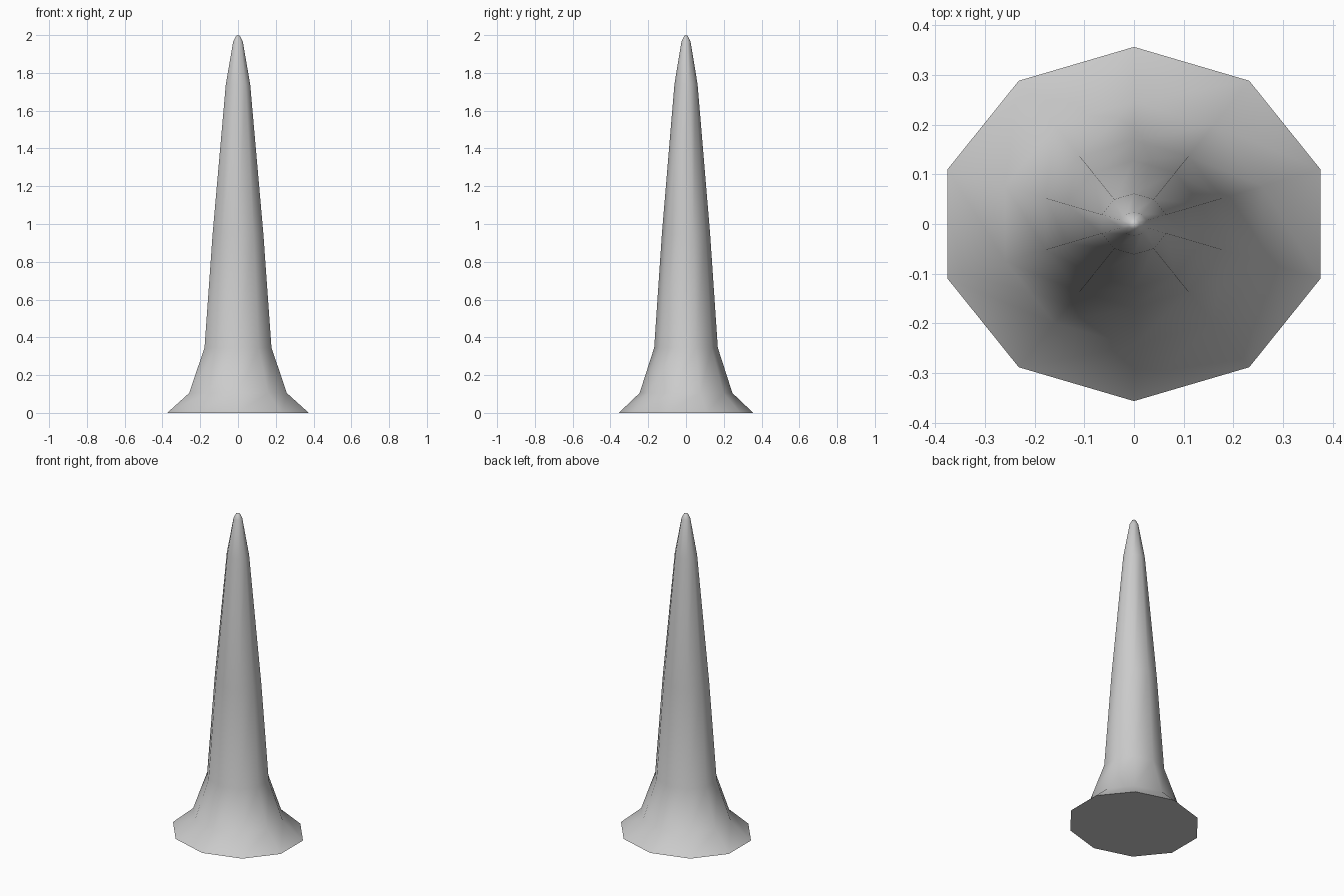
import bpy, bmesh, math

cube = bpy.data.objects.get("Cube")
if cube:
    bpy.data.objects.remove(cube)

SIDES = 10
X_RADIUS, Y_RADIUS = 0.394, 0.356
# Profile: height, width relative to the base
PROFILE = [(0, 1), (0.105, 0.69), (0.345, 0.473), (0.95, 0.358),
           (1.74, 0.172), (1.965, 0.068), (1.995, 0.028)]

# Plain grey stone
stone = bpy.data.materials.new("grey stone")
stone.use_nodes = True
colour = (0.6, 0.6, 0.6, 1)
stone.diffuse_color = colour
stone.node_tree.nodes["Principled BSDF"].inputs["Base Color"].default_value = colour

# Flared spike: stacked rings joined by quads
bm = bmesh.new()
rings = []
for z, width in PROFILE:
    ring = []
    for i in range(SIDES):
        a = math.pi / 2 + math.tau * i / SIDES
        ring.append(bm.verts.new((X_RADIUS * width * math.cos(a),
                                  Y_RADIUS * width * math.sin(a), z)))
    rings.append(ring)
for low, high in zip(rings, rings[1:]):
    for i in range(SIDES):
        j = (i + 1) % SIDES
        bm.faces.new((low[i], low[j], high[j], high[i]))

# Rounded tip and flat underside
tip = bm.verts.new((0, 0, 2))
for i in range(SIDES):
    bm.faces.new((rings[-1][i], rings[-1][(i + 1) % SIDES], tip))
base = bm.faces.new(rings[0][::-1])
for face in bm.faces:
    face.smooth = face is not base
for edge in base.edges:
    edge.smooth = False

mesh = bpy.data.meshes.new("spike")
bm.to_mesh(mesh)
bm.free()
mesh.materials.append(stone)
spike = bpy.data.objects.new("spike", mesh)
bpy.context.collection.objects.link(spike)
